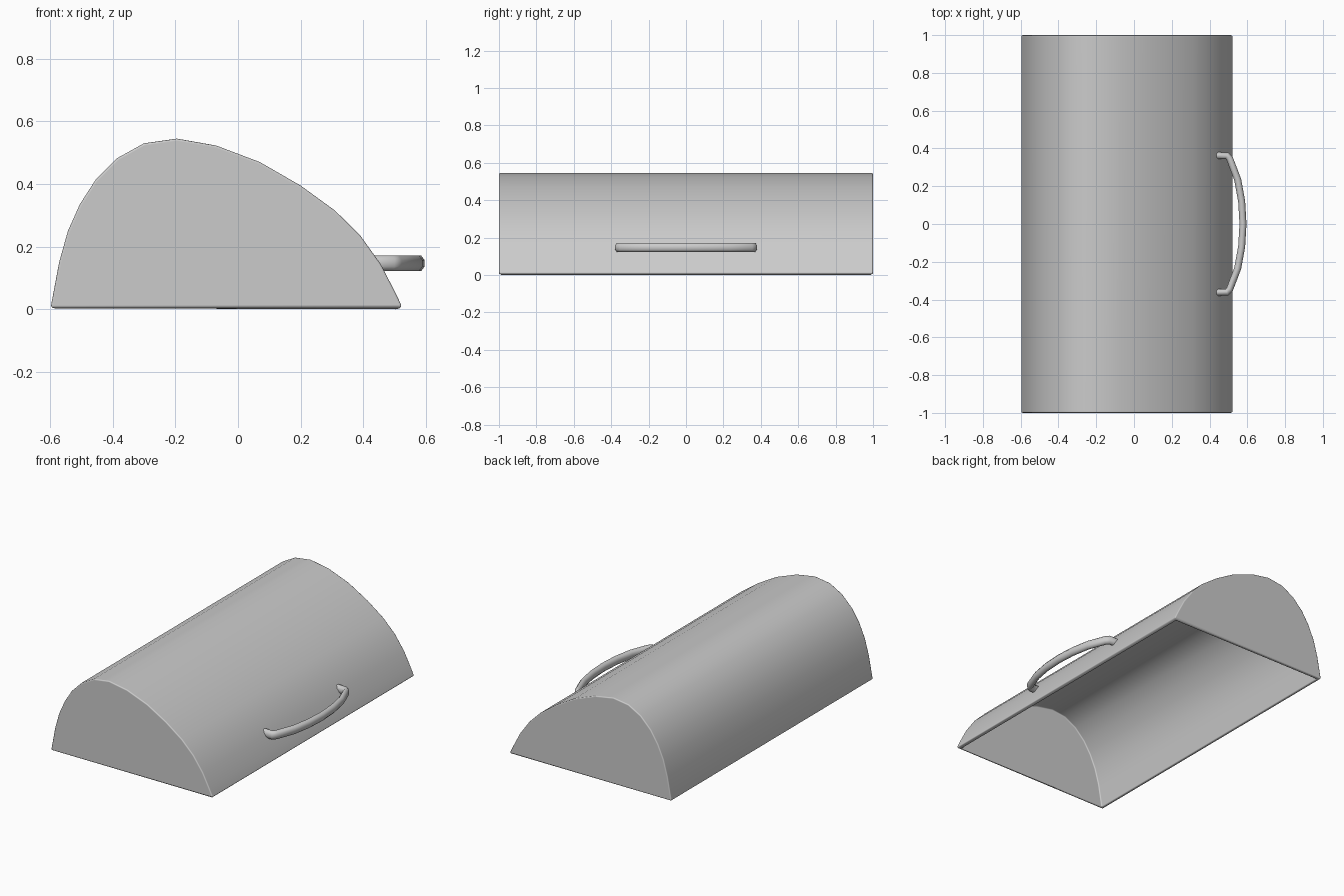
import bpy, bmesh, math
from mathutils import Vector

cube = bpy.data.objects.get("Cube")
if cube:
    bpy.data.objects.remove(cube, do_unlink=True)

grey = bpy.data.materials.new("light_grey_metal")
grey.use_nodes = True
grey.diffuse_color = (0.6, 0.6, 0.6, 1)
grey.node_tree.nodes["Principled BSDF"].inputs["Base Color"].default_value = (0.6, 0.6, 0.6, 1)


def make_object(name, bm):
    mesh = bpy.data.meshes.new(name)
    bm.to_mesh(mesh)
    bm.free()
    mesh.materials.append(grey)
    obj = bpy.data.objects.new(name, mesh)
    bpy.context.collection.objects.link(obj)
    return obj


def finish(obj, angle):
    """Apply the modifiers and shade smooth, keeping sharp edges."""
    bpy.ops.object.select_all(action='DESELECT')
    obj.select_set(True)
    bpy.context.view_layer.objects.active = obj
    for name in [mod.name for mod in obj.modifiers]:
        bpy.ops.object.modifier_apply(modifier=name)
    bpy.ops.object.shade_smooth_by_angle(angle=math.radians(angle))


# Hood shell: curved profile between two end walls, open underneath
profile = [(-.598, .006), (-.571, .15), (-.543, .25), (-.505, .335),
           (-.455, .413), (-.385, .483), (-.3, .53), (-.195, .545),
           (-.07, .523), (.07, .47), (.2, .395), (.31, .315),
           (.39, .236), (.455, .145), (.5, .058), (.524, .008)]
bm = bmesh.new()
front, back = [[bm.verts.new((x, y, z)) for x, z in profile] for y in (-1, 1)]
for i in range(len(profile) - 1):
    bm.faces.new((front[i], front[i + 1], back[i + 1], back[i]))
bm.faces.new(front)
bm.faces.new(back)
# Open shell: make sure the normals point outward
bmesh.ops.recalc_face_normals(bm, faces=bm.faces)
if max(bm.faces, key=lambda f: f.calc_center_median().z).normal.z < 0:
    bmesh.ops.reverse_faces(bm, faces=bm.faces)
hood = make_object("hood_shell", bm)
wall = hood.modifiers.new("wall", 'SOLIDIFY')
wall.thickness = 0.02
wall.offset = -1
wall.use_even_offset = True
edge = hood.modifiers.new("rounded_edges", 'BEVEL')
edge.width = 0.007
edge.segments = 2
edge.limit_method = 'ANGLE'
edge.angle_limit = math.radians(35)
edge.use_clamp_overlap = False
finish(hood, 60)
# Keep the end walls flat up to their rounded edges
flat = hood.modifiers.new("flat_walls", 'WEIGHTED_NORMAL')
flat.keep_sharp = True

# Handle: bowed tube swept along a mirrored path
half = [(.436, .362), (.492, .362), (.507, .345), (.549, .235), (.57, .12)]
path = half + [(.577, 0)] + [(x, -y) for x, y in reversed(half)]
path = [Vector((x, y, .147)) for x, y in path]
SIDES = 8
bm = bmesh.new()
rings = []
for i, p in enumerate(path):
    before = (p - path[max(i - 1, 0)]).normalized()
    after = (path[min(i + 1, len(path) - 1)] - p).normalized()
    along = (before + after).normalized()
    side = Vector((along.y, -along.x, 0))
    ring = []
    for k in range(SIDES):
        a = math.tau * (k + .5) / SIDES
        ring.append(bm.verts.new(p + side * .02 * math.cos(a)
                                 + Vector((0, 0, .027 * math.sin(a)))))
    rings.append(ring)
for a, b in zip(rings, rings[1:]):
    for k in range(SIDES):
        n = (k + 1) % SIDES
        bm.faces.new((a[k], a[n], b[n], b[k]))
bm.faces.new(rings[0])
bm.faces.new(rings[-1])
bmesh.ops.recalc_face_normals(bm, faces=bm.faces)
finish(make_object("handle", bm), 62)
